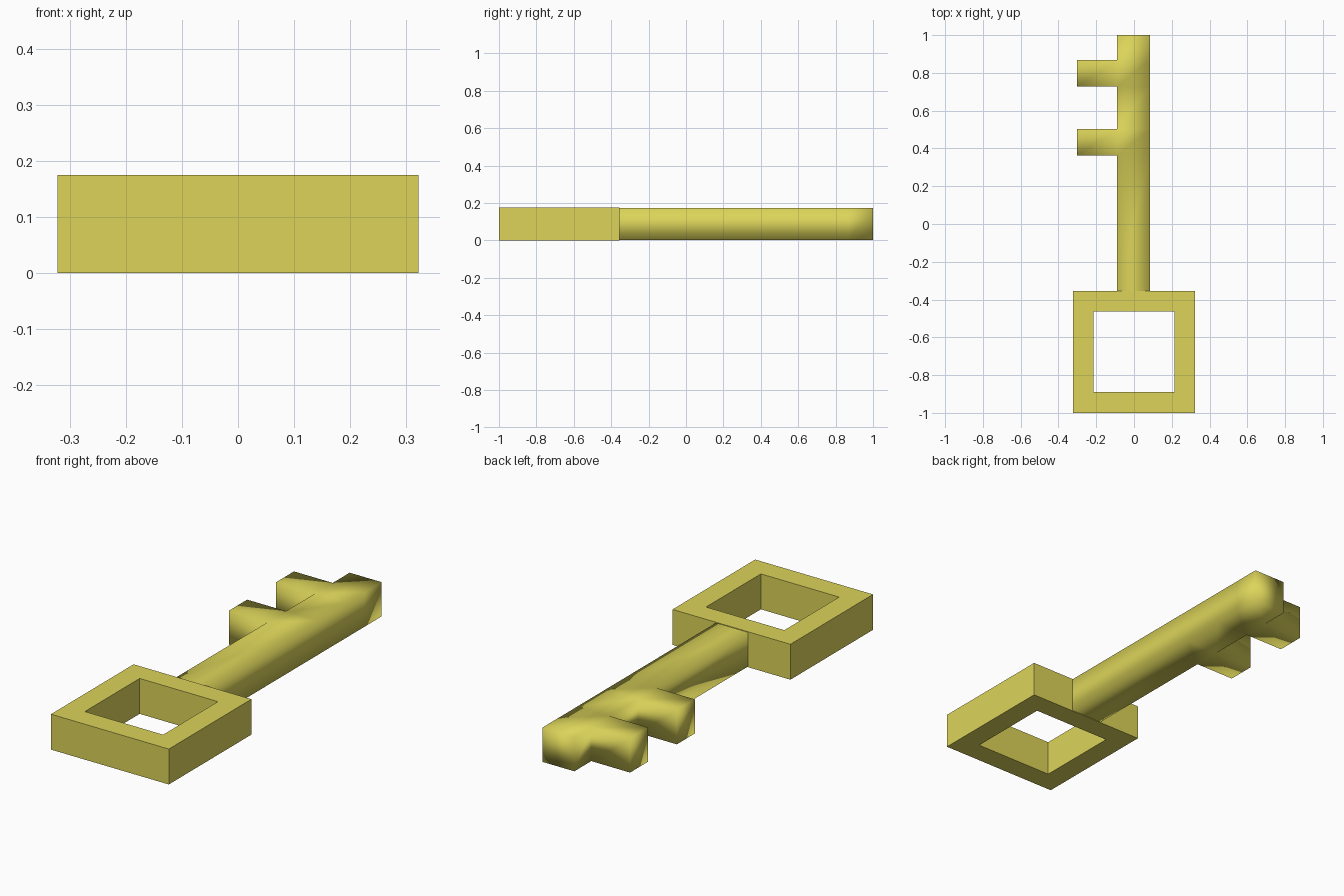
import bpy, bmesh

if "Cube" in bpy.data.objects:
    bpy.data.objects.remove(bpy.data.objects["Cube"])

brass = bpy.data.materials.new("brass yellow")
brass.diffuse_color = (0.716, 0.658, 0.102, 1)
brass.use_nodes = True
brass.node_tree.nodes["Principled BSDF"].inputs["Base Color"].default_value = brass.diffuse_color


def slab(name, rects, z0, z1, smooth=False, open_y=None):
    """Extrude a plan made of adjoining rectangles (x0, x1, y0, y1) from z0 to z1."""
    bm = bmesh.new()
    for x0, x1, y0, y1 in rects:
        bm.faces.new([bm.verts.new((x, y, z0)) for x, y in
                      ((x0, y0), (x1, y0), (x1, y1), (x0, y1))])
    bmesh.ops.remove_doubles(bm, verts=bm.verts, dist=1e-4)
    ext = bmesh.ops.extrude_face_region(bm, geom=bm.faces[:], use_keep_orig=True)
    for v in ext["geom"]:
        if isinstance(v, bmesh.types.BMVert):
            v.co.z = z1
    bmesh.ops.recalc_face_normals(bm, faces=bm.faces)
    if open_y is not None:  # drop the hidden end that meets the bow
        caps = [f for f in bm.faces if all(abs(v.co.y - open_y) < 1e-4 for v in f.verts)]
        bmesh.ops.delete(bm, geom=caps, context='FACES')
    for f in bm.faces:
        f.smooth = smooth
    me = bpy.data.meshes.new(name)
    bm.to_mesh(me)
    bm.free()
    me.materials.append(brass)
    ob = bpy.data.objects.new(name, me)
    bpy.context.collection.objects.link(ob)
    return ob


# Square bow: a flat-shaded frame around a square hole
xs = (-0.322, -0.214, 0.214, 0.322)
ys = (-1.0, -0.89, -0.462, -0.355)
slab("key_bow", [(xs[i], xs[i + 1], ys[j], ys[j + 1])
                 for i in range(3) for j in range(3) if (i, j) != (1, 1)], 0.0, 0.175)

# Shaft with two teeth: one smooth-shaded piece
cuts = (-0.356, 0.363, 0.503, 0.727, 0.868, 1.0)
plan = [(-0.09, 0.085, a, b) for a, b in zip(cuts, cuts[1:])]
plan += [(-0.302, -0.09, cuts[k], cuts[k + 1]) for k in (1, 3)]
slab("key_shaft_and_teeth", plan, 0.003, 0.172, smooth=True, open_y=cuts[0])
